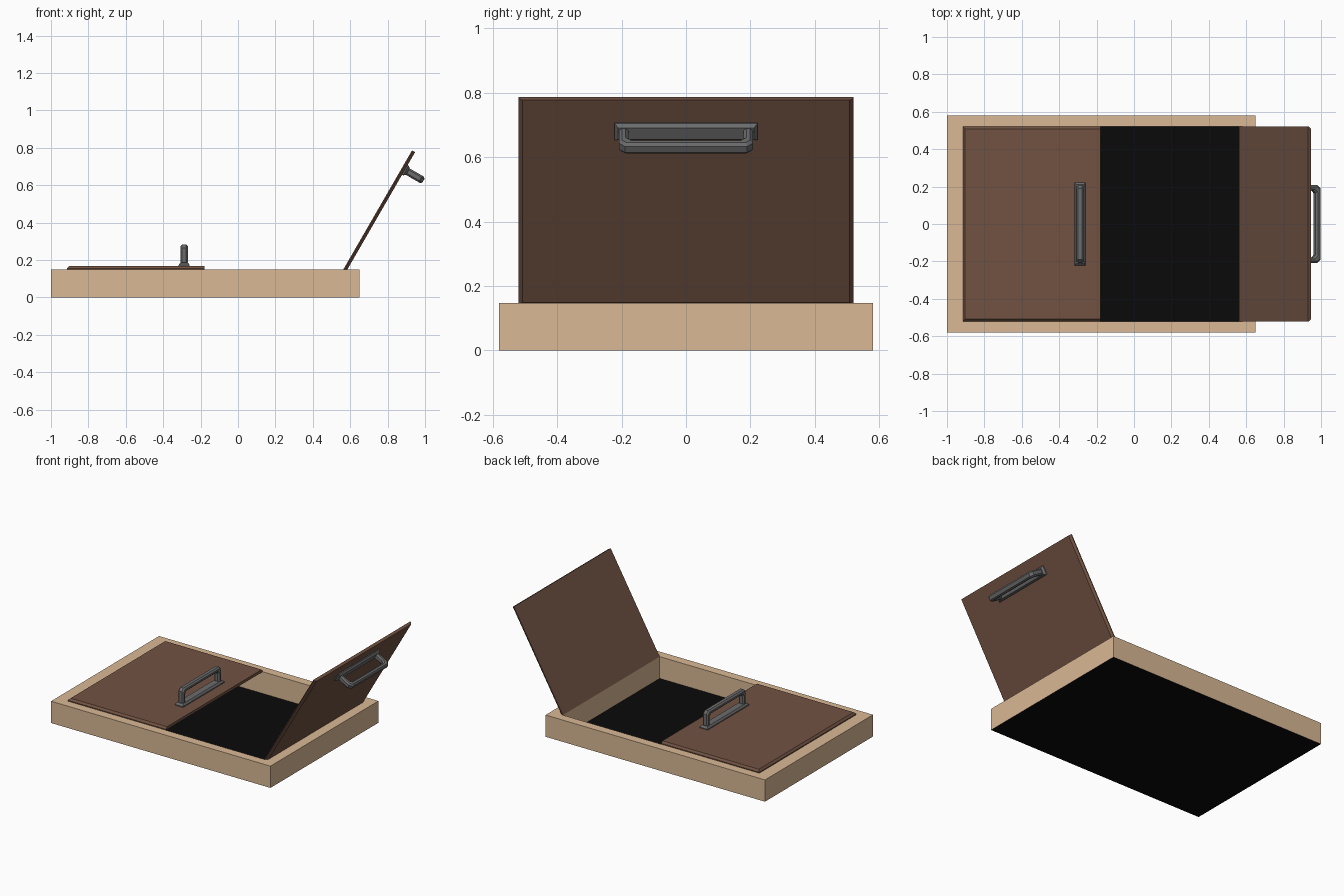
import bpy, bmesh
from math import radians
from mathutils import Matrix

if "Cube" in bpy.data.objects:
    bpy.data.objects.remove(bpy.data.objects["Cube"])

def material(name, rgb):
    m = bpy.data.materials.new(name)
    m.diffuse_color = (*rgb, 1)
    m.use_nodes = True
    m.node_tree.nodes["Principled BSDF"].inputs["Base Color"].default_value = m.diffuse_color
    return m

WOOD = material("pale_wood", (0.70, 0.48, 0.30))
BROWN = material("brown_wood", (0.165, 0.085, 0.055))
METAL = material("dark_metal", (0.15, 0.15, 0.155))
BLACK = material("black", (0.003, 0.003, 0.003))

def add_object(name, bm, mat, matrix=Matrix()):
    bmesh.ops.recalc_face_normals(bm, faces=bm.faces)
    me = bpy.data.meshes.new(name)
    bm.to_mesh(me)
    bm.free()
    me.materials.append(mat)
    ob = bpy.data.objects.new(name, me)
    ob.matrix_world = matrix
    bpy.context.collection.objects.link(ob)
    return ob

def rect(bm, x0, x1, y, z):
    return [bm.verts.new(p) for p in ((x0, -y, z), (x1, -y, z), (x1, y, z), (x0, y, z))]

def bridge(bm, a, b):
    n = len(a)
    for i in range(n):
        j = (i + 1) % n
        bm.faces.new((a[i], a[j], b[j], b[i]))

def stack(bm, loops):
    """Closed solid through a stack of rectangles."""
    rings = [rect(bm, *l) for l in loops]
    for a, b in zip(rings, rings[1:]):
        bridge(bm, a, b)
    bm.faces.new(rings[0])
    bm.faces.new(rings[-1])

TOP, L, R = 0.148, -0.915, 0.562      # rim height, hinge positions
WIDTH, HALF, THICK = 0.737, 0.52, 0.019

# Frame with mitred rim
bm = bmesh.new()
rings = [rect(bm, -1, 0.65, 0.58, 0), rect(bm, -1, 0.65, 0.58, TOP),
         rect(bm, L, R, HALF, TOP), rect(bm, L, R, HALF, 0)]
for a, b in zip(rings, rings[1:]):
    bridge(bm, a, b)
add_object("frame", bm, WOOD)

# Dark floor
bm = bmesh.new()
bm.faces.new(rect(bm, -1, 0.65, 0.58, 0))
add_object("floor", bm, BLACK)

def door(side, matrix):
    # Panel, chamfered on every edge but the free one
    bm = bmesh.new()
    stack(bm, [(0, WIDTH, HALF, 0), (0, WIDTH, HALF, 0.006),
               (0.012, WIDTH, HALF - 0.012, THICK)])
    add_object(side + "_door", bm, BROWN, matrix)

    seat = matrix @ Matrix.Translation((0.627, 0, THICK))
    # Handle mounting plate
    bm = bmesh.new()
    stack(bm, [(-0.03, 0.03, 0.222, -0.002), (-0.03, 0.03, 0.222, 0.006),
               (-0.021, 0.021, 0.211, 0.018)])
    add_object(side + "_handle_plate", bm, METAL, seat)

    # Handle arch, extruded from its outline
    outer = [(0.208, 0.01), (0.208, 0.096), (0.19, 0.115)]
    inner = [(0.165, 0.085), (0.178, 0.072), (0.178, 0.01)]
    half = outer + [(-y, z) for y, z in reversed(outer)]
    outline = half + [(-y, z) for y, z in reversed(inner)] + inner
    bm = bmesh.new()
    a, b = ([bm.verts.new((x, y, z)) for y, z in outline] for x in (-0.02, 0.02))
    bridge(bm, a, b)
    bm.faces.new(a)
    bm.faces.new(b)
    ob = add_object(side + "_handle_grip", bm, METAL, seat)
    bev = ob.modifiers.new("bevel", "BEVEL")
    bev.width, bev.segments, bev.limit_method = 0.009, 1, "ANGLE"
    bev.angle_limit = radians(60)

# Left door closed, right door swung open
door("left", Matrix.Translation((L, 0, TOP)))
door("right", Matrix.Translation((R, 0, TOP)) @ Matrix.Rotation(radians(120), 4, "Y")
     @ Matrix.Rotation(radians(180), 4, "Z"))
